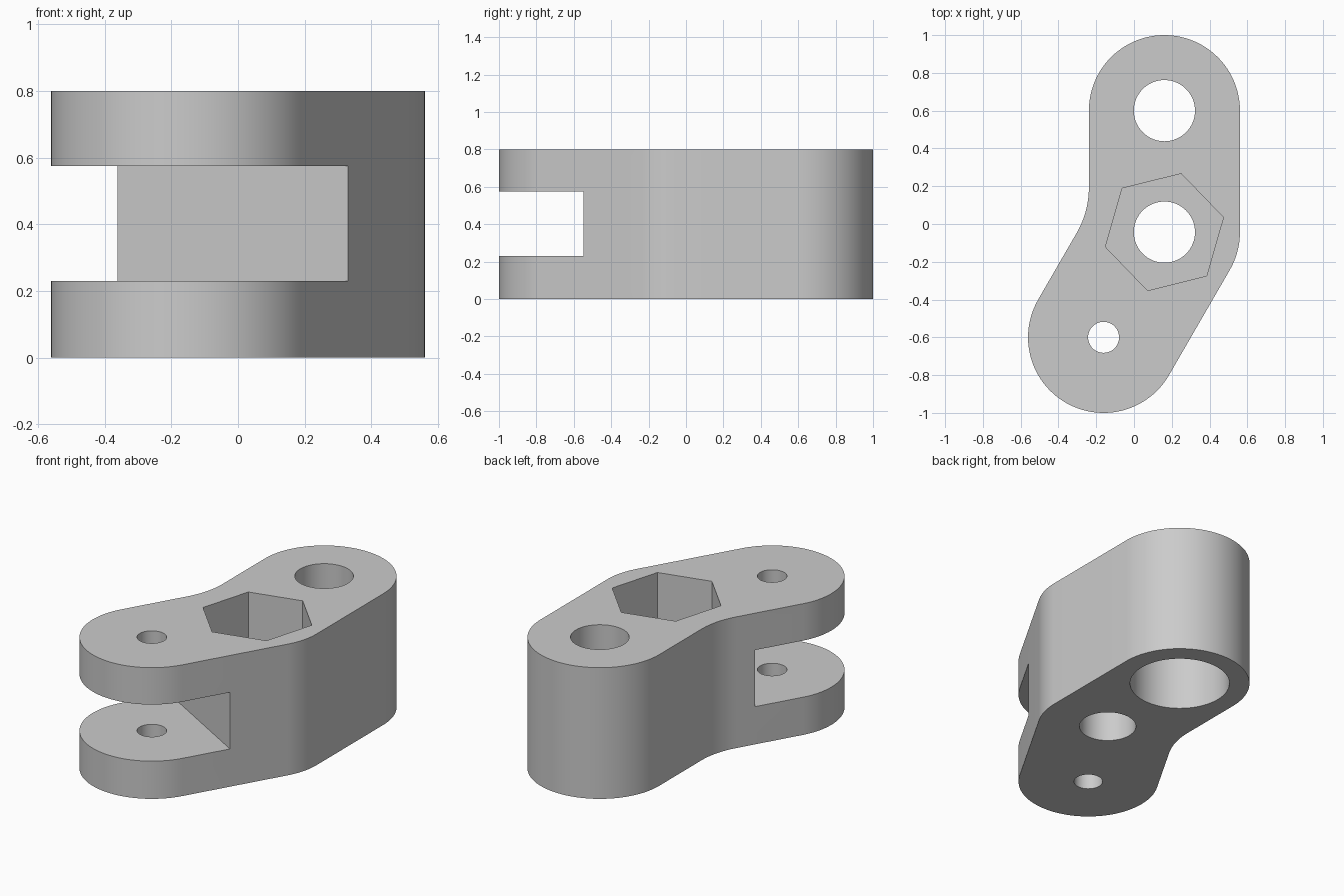
import bpy, bmesh, math
from mathutils import Vector

if "Cube" in bpy.data.objects:
    bpy.data.objects.remove(bpy.data.objects["Cube"])

R = 0.4                                   # outer radius of the link
THICK = 0.8
BACK, MID, FRONT = Vector((0.161, 0.6)), Vector((0.161, -0.043)), Vector((-0.161, -0.6))
ARM = (MID - FRONT).normalized()          # direction of the angled arm
LEFT = Vector((-ARM.y, ARM.x))


def arc(c, r, a0, a1, n):
    """Points on an arc, angles in degrees, both ends included."""
    return [Vector((c.x + r * math.cos(math.radians(a0 + (a1 - a0) * i / n)),
                    c.y + r * math.sin(math.radians(a0 + (a1 - a0) * i / n))))
            for i in range(n + 1)]


def ring(c, r, n, start=0):
    return arc(c, r, start, start + 360, n)[:-1]


def prism(name, pts, z0, z1):
    """Extrude a flat counter-clockwise outline from z0 to z1."""
    bm = bmesh.new()
    face = bm.faces.new([bm.verts.new((p.x, p.y, z0)) for p in pts])
    top = bmesh.ops.extrude_face_region(bm, geom=[face])["geom"]
    bmesh.ops.translate(bm, vec=(0, 0, z1 - z0),
                        verts=[v for v in top if isinstance(v, bmesh.types.BMVert)])
    bmesh.ops.recalc_face_normals(bm, faces=bm.faces)
    mesh = bpy.data.meshes.new(name)
    bm.to_mesh(mesh)
    bm.free()
    ob = bpy.data.objects.new(name, mesh)
    bpy.context.collection.objects.link(ob)
    return ob


# Bent link body: rounded ends, outer bend and filleted inner bend
bend = math.degrees(math.atan2(ARM.y, ARM.x))      # about 60 degrees
FILLET = 0.48
inner_x = BACK.x - R
corner_t = (inner_x - (FRONT + LEFT * R).x) / ARM.x
corner_y = (FRONT + LEFT * R + ARM * corner_t).y
fillet_c = Vector((inner_x - FILLET,
                   corner_y + FILLET * math.tan(math.radians(90 - bend) / 2)))
outline = (arc(BACK, R, 0, 180, 48)
           + arc(fillet_c, FILLET, 0, bend - 90, 12)
           + arc(FRONT, R, bend + 90, bend + 270, 48)
           + arc(MID, R, bend - 90, 0, 12))
link = prism("bent_link", outline, 0, THICK)

# Fork slot across the front end
slot = [FRONT + ARM * a + LEFT * b
        for a, b in ((-0.7, 0.7), (-0.7, -0.7), (0.29, -0.7), (0.29, 0.7))]

# Slot, bores, counterbore below the back hole and hexagonal nut pocket
cutters = [
    prism("fork_slot", slot, 0.23, 0.575),
    prism("pin_hole", ring(FRONT, 0.082, 48), -0.1, 0.9),
    prism("middle_hole", ring(MID, 0.162, 64), -0.1, 0.9),
    prism("back_hole", ring(BACK, 0.162, 64), -0.1, 0.9),
    prism("back_counterbore", ring(BACK, 0.285, 64), -0.1, 0.4),
    prism("nut_pocket", ring(MID, 0.322, 6, 14), 0.4, 0.9),
]
for cutter in cutters:
    mod = link.modifiers.new(cutter.name, 'BOOLEAN')
    mod.operation = 'DIFFERENCE'
    mod.solver = 'EXACT'
    mod.object = cutter

# Apply the cuts and remove the helpers
bpy.context.view_layer.update()
result = bpy.data.meshes.new_from_object(
    link.evaluated_get(bpy.context.evaluated_depsgraph_get()))
link.modifiers.clear()
link.data = result
for cutter in cutters:
    bpy.data.objects.remove(cutter)

# Plain grey finish with crisp edges
grey = bpy.data.materials.new("light_grey")
grey.diffuse_color = (0.6, 0.6, 0.6, 1)
grey.use_nodes = True
grey.node_tree.nodes["Principled BSDF"].inputs["Base Color"].default_value = grey.diffuse_color
link.data.materials.clear()
link.data.materials.append(grey)
bpy.context.view_layer.objects.active = link
link.select_set(True)
bpy.ops.object.shade_smooth_by_angle(angle=math.radians(25))
